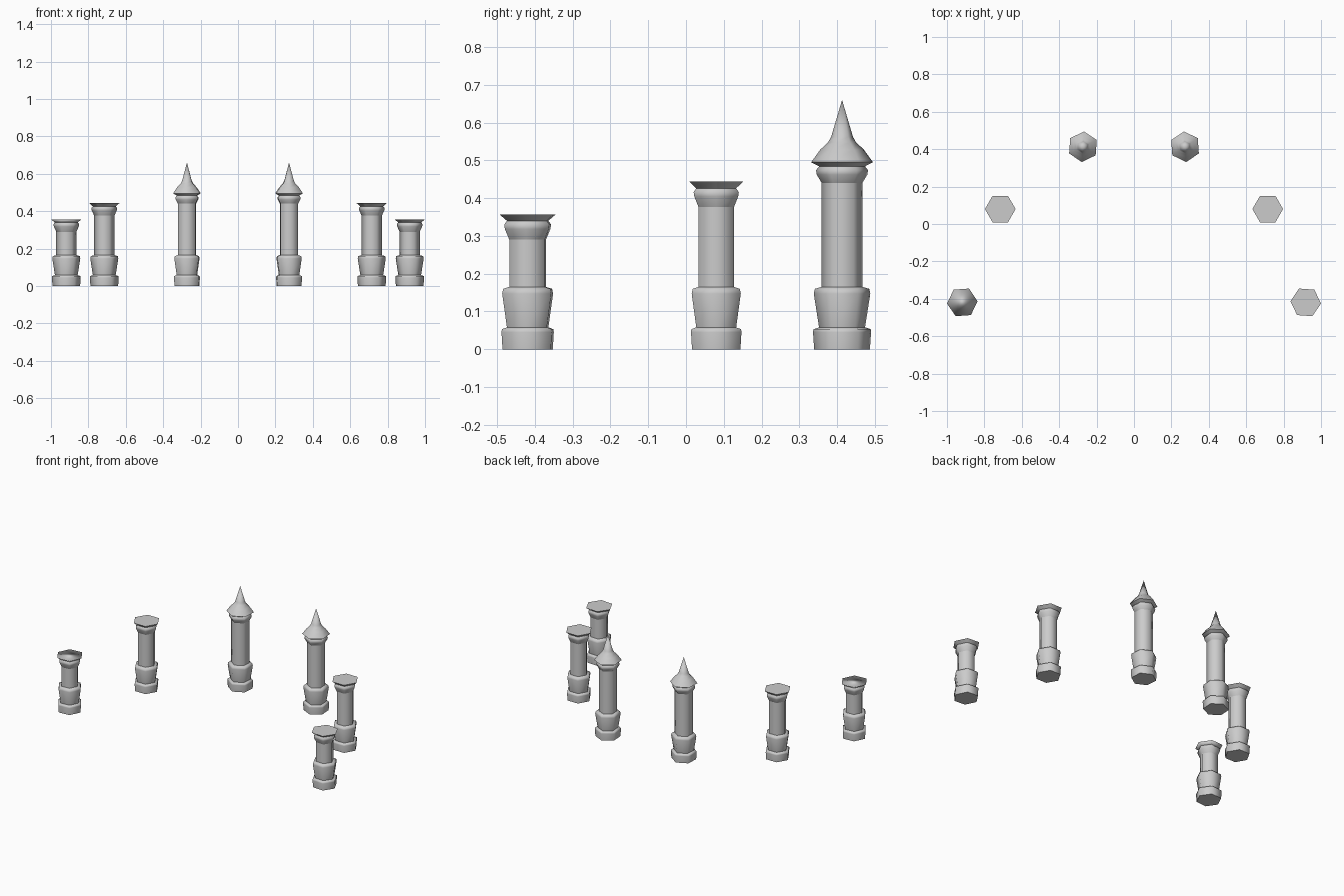
import bpy
import bmesh
from math import cos, sin, pi, radians

if "Cube" in bpy.data.objects:
    bpy.data.objects.remove(bpy.data.objects["Cube"], do_unlink=True)

SIDES = 6

stone = bpy.data.materials.new("stone_grey")
stone.use_nodes = True
stone.diffuse_color = (0.6, 0.6, 0.6, 1)
stone.node_tree.nodes["Principled BSDF"].inputs["Base Color"].default_value = (0.6, 0.6, 0.6, 1)


def lathe(name, profile, place, turn, cap_bottom=False, cap_top=False, soft=False):
    """Six-sided turned part from (radius, height) pairs; radius 0 makes a tip."""
    bm = bmesh.new()
    rings = []
    for r, z in profile:
        if r == 0:
            rings.append([bm.verts.new((0, 0, z))] * SIDES)
        else:
            angles = [2 * pi * i / SIDES + turn for i in range(SIDES)]
            rings.append([bm.verts.new((r * cos(a), r * sin(a), z)) for a in angles])
    for low, high in zip(rings, rings[1:]):
        for i in range(SIDES):
            j = (i + 1) % SIDES
            corners = [low[i], low[j], high[j], high[i]]
            bm.faces.new(list(dict.fromkeys(corners)))
    if cap_bottom:
        bm.faces.new(rings[0][::-1])
    if cap_top:
        bm.faces.new(rings[-1])
    mesh = bpy.data.meshes.new(name)
    bm.to_mesh(mesh)
    bm.free()
    mesh.materials.append(stone)
    obj = bpy.data.objects.new(name, mesh)
    obj.location = (place[0], place[1], 0)
    bpy.context.collection.objects.link(obj)
    bpy.ops.object.select_all(action="DESELECT")
    obj.select_set(True)
    bpy.context.view_layer.objects.active = obj
    if soft:
        bpy.ops.object.shade_smooth()
    else:
        bpy.ops.object.shade_smooth_by_angle(angle=radians(65))
    return obj


def tower(name, place, turn, neck, rim, bell, spire=False, soft=False):
    """Base, pedestal, shaft and capital, with an optional pointed roof."""
    shaft_top = neck - bell
    lathe(name + "_base", [(0.074, 0), (0.077, 0.045), (0.076, 0.053), (0.061, 0.058)],
          place, turn, cap_bottom=True)
    lathe(name + "_pedestal", [(0.061, 0.058), (0.075, 0.147), (0.072, 0.16), (0.054, 0.165)],
          place, turn)
    lathe(name + "_shaft", [(0.054, 0.165), (0.054, shaft_top)], place, turn)
    lathe(name + "_capital",
          [(0.054, shaft_top), (0.067, neck - 0.022), (0.069, neck - 0.01), (0.061, neck)],
          place, turn)
    lathe(name + "_rim", [(0.061, neck), (0.082, rim)], place, turn,
          cap_top=not spire, soft=soft)
    if spire:
        lathe(name + "_roof",
              [(0.082, rim), (0.058, 0.528), (0.037, 0.548), (0.029, 0.562), (0, 0.66)],
              place, turn)


# Three mirrored pairs of towers
for side, s in (("left", 1), ("right", -1)):
    tower("front_" + side, (s * 0.918, -0.419), radians(-4 * s), 0.34, 0.356, 0.05,
          soft=(s < 0))
    tower("middle_" + side, (s * 0.715, 0.08), 0, 0.426, 0.444, 0.05)
    tower("back_" + side, (s * 0.273, 0.413), radians(30 + 4 * s), 0.484, 0.495, 0.044,
          spire=True)
